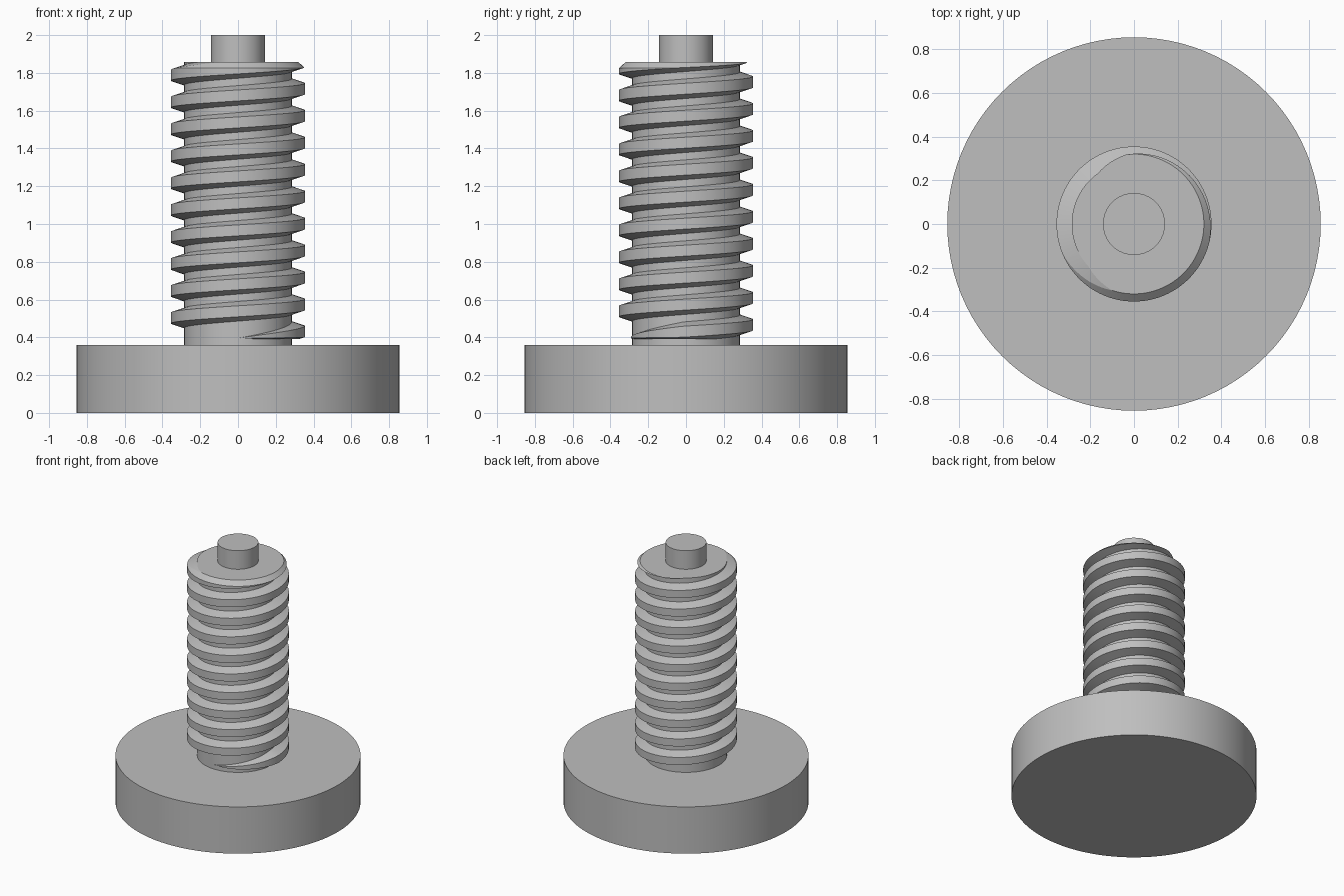
import bpy, bmesh, math

if "Cube" in bpy.data.objects:
    bpy.data.objects.remove(bpy.data.objects["Cube"])

SEG = 96
CORE_R, CREST_R = 0.285, 0.355
PITCH = 1 / 7
CORE_TOP = 1.857

steel = bpy.data.materials.new("steel_grey")
steel.diffuse_color = (0.52, 0.52, 0.52, 1)
steel.use_nodes = True
steel.node_tree.nodes["Principled BSDF"].inputs["Base Color"].default_value = steel.diffuse_color


def finish(name, bm):
    bmesh.ops.recalc_face_normals(bm, faces=bm.faces)
    mesh = bpy.data.meshes.new(name)
    bm.to_mesh(mesh)
    bm.free()
    mesh.materials.append(steel)
    ob = bpy.data.objects.new(name, mesh)
    bpy.context.collection.objects.link(ob)
    bpy.ops.object.select_all(action='DESELECT')
    bpy.context.view_layer.objects.active = ob
    ob.select_set(True)
    bpy.ops.object.shade_smooth_by_angle(angle=math.radians(15))
    return ob


def turned(name, profile):
    """Solid of stacked rings (radius, z) with flat end caps."""
    bm = bmesh.new()
    rings = [[bm.verts.new((r * math.cos(2 * math.pi * i / SEG),
                            r * math.sin(2 * math.pi * i / SEG), z))
              for i in range(SEG)] for r, z in profile]
    for a, b in zip(rings, rings[1:]):
        for i in range(SEG):
            j = (i + 1) % SEG
            bm.faces.new((a[i], a[j], b[j], b[i]))
    bm.faces.new(rings[0])
    bm.faces.new(rings[-1])
    return finish(name, bm)


# Base disc, threaded core and locating pin
turned("base", [(0.855, 0), (0.855, 0.36)])
turned("core", [(CORE_R, 0.355), (CORE_R, CORE_TOP)])
turned("pin", [(0.142, CORE_TOP - 0.01), (0.142, 2.0)])

# Helical thread: trapezoid section that fades in over the first quarter turn
bm = bmesh.new()
sections = []
turns = 10.75
steps = int(turns * SEG)
for k in range(steps + 1):
    t = k / SEG
    ang = -math.pi / 2 + 2 * math.pi * t
    zc = 0.395 + PITCH * t
    s = min(1, 0.03 + t / 0.25)
    outer = CORE_R + (CREST_R - CORE_R) * s
    section = [(0.27, -0.057), (outer, -0.029), (outer, 0.029), (0.27, 0.057)]
    sections.append([bm.verts.new((r * math.cos(ang), r * math.sin(ang), zc + h * s))
                     for r, h in section])
for a, b in zip(sections, sections[1:]):
    for i in range(4):
        j = (i + 1) % 4
        bm.faces.new((a[i], a[j], b[j], b[i]))
bm.faces.new(sections[0])
bm.faces.new(sections[-1])
thread = finish("thread", bm)

# Envelope trims the thread flat at both ends and chamfers its top
envelope = turned("thread_envelope", [(0.5, 0.39), (0.5, 1.692), (0.32, CORE_TOP)])
envelope.hide_render = True
envelope.hide_viewport = True
trim = thread.modifiers.new("trim", 'BOOLEAN')
trim.operation = 'INTERSECT'
trim.solver = 'EXACT'
trim.object = envelope
# Trim before the smoothing step so cut edges stay sharp
thread.modifiers.move(len(thread.modifiers) - 1, 0)
bpy.context.view_layer.objects.active = thread
bpy.ops.object.modifier_apply(modifier="trim")
bpy.ops.object.select_all(action='DESELECT')
thread.select_set(True)
bpy.ops.object.shade_smooth_by_angle(angle=math.radians(15))
